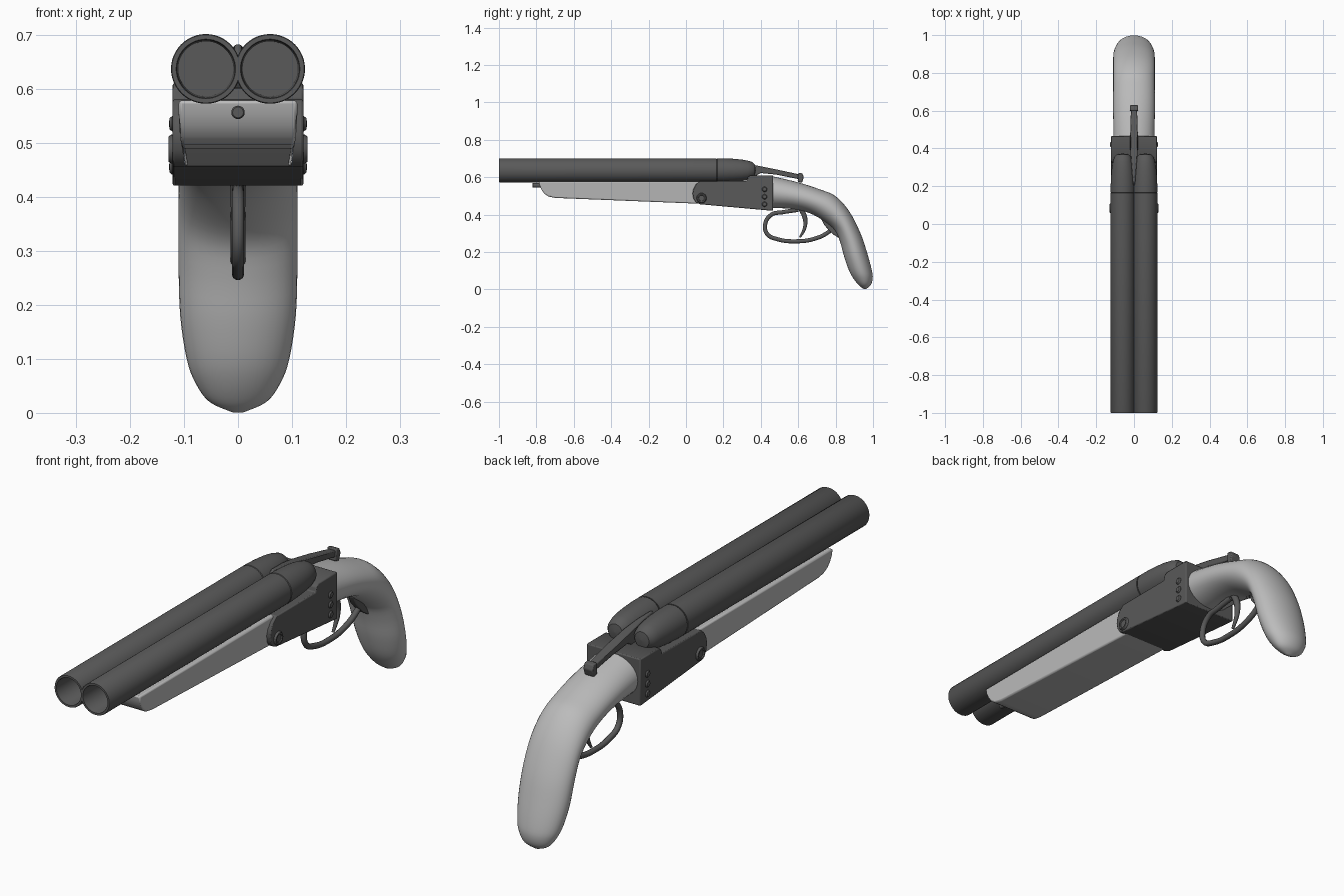
import bpy, bmesh, math
from mathutils import Matrix, Vector

if "Cube" in bpy.data.objects:
    bpy.data.objects.remove(bpy.data.objects["Cube"])


def material(name, v):
    m = bpy.data.materials.new(name)
    m.diffuse_color = (v, v, v, 1)
    m.use_nodes = True
    m.node_tree.nodes["Principled BSDF"].inputs["Base Color"].default_value = m.diffuse_color
    return m


STEEL = material("dark_steel", 0.1)
STOCK = material("light_stock", 0.5)


def finish(name, bm, mat, angle=35, bevel=0):
    bmesh.ops.remove_doubles(bm, verts=bm.verts, dist=1e-5)
    bmesh.ops.recalc_face_normals(bm, faces=bm.faces)
    me = bpy.data.meshes.new(name)
    bm.to_mesh(me)
    bm.free()
    ob = bpy.data.objects.new(name, me)
    bpy.context.collection.objects.link(ob)
    me.materials.append(mat)
    if bevel:
        mod = ob.modifiers.new("bevel", 'BEVEL')
        mod.width, mod.segments, mod.limit_method = bevel, 2, 'ANGLE'
        mod.angle_limit = math.radians(40)
    shade(ob, angle)
    return ob


def shade(ob, angle):
    bpy.ops.object.select_all(action='DESELECT')
    ob.select_set(True)
    bpy.context.view_layer.objects.active = ob
    bpy.ops.object.shade_smooth_by_angle(angle=math.radians(angle))


def loft(name, rings, mat, angle=35, caps=True):
    bm = bmesh.new()
    rows = [[bm.verts.new(p) for p in r] for r in rings]
    n = len(rows[0])
    for a, b in zip(rows, rows[1:]):
        for i in range(n):
            bm.faces.new((a[i], a[(i + 1) % n], b[(i + 1) % n], b[i]))
    if caps:
        bm.faces.new(rows[0])
        bm.faces.new(rows[-1])
    return finish(name, bm, mat, angle)


def lathe(name, profile, centre, mat, axis='Y', segs=40):
    """Spin (radius, distance) points round an axis."""
    rings = []
    for r, d in profile:
        ring = []
        for i in range(segs):
            t = math.tau * i / segs
            c, s = r * math.cos(t), r * math.sin(t)
            ring.append(Vector(centre) + Vector((c, d, s) if axis == 'Y' else (d, c, s)))
        rings.append(ring)
    return loft(name, rings, mat)


def prism(name, profile, half, mat, bevel=0):
    """Side profile (y, z) spread to a half width that may vary with y and z."""
    bm = bmesh.new()
    sides = [[bm.verts.new((s * half(y, z), y, z)) for y, z in profile] for s in (-1, 1)]
    n = len(profile)
    for i in range(n):
        j = (i + 1) % n
        bm.faces.new((sides[0][i], sides[0][j], sides[1][j], sides[1][i]))
    for s in sides:
        bm.faces.new(s)
    return finish(name, bm, mat, 35, bevel)


def rod(name, pts, depth, mat):
    """Round rod through (y, z, thickness) points."""
    cu = bpy.data.curves.new(name, 'CURVE')
    cu.dimensions, cu.bevel_depth, cu.bevel_resolution = '3D', depth, 3
    cu.resolution_u, cu.use_fill_caps = 8, True
    sp = cu.splines.new('BEZIER')
    sp.bezier_points.add(len(pts) - 1)
    for b, (y, z, r) in zip(sp.bezier_points, pts):
        b.co, b.radius = (0, y, z), r
        b.handle_left_type = b.handle_right_type = 'AUTO'
    ob = bpy.data.objects.new(name, cu)
    bpy.context.collection.objects.link(ob)
    bpy.ops.object.select_all(action='DESELECT')
    ob.select_set(True)
    bpy.context.view_layer.objects.active = ob
    bpy.ops.object.convert(target='MESH')
    ob.data.materials.append(mat)
    shade(ob, 40)


# Paired barrels, breech cones and side pins
for side, s in (("left", -1), ("right", 1)):
    lathe(side + "_barrel", [(0.0001, 0.1), (0.051, 0.1), (0.0535, -0.997), (0.055, -1),
                             (0.063, -1), (0.0645, -0.997), (0.0645, 0.163), (0.0001, 0.163)],
          (s * 0.0595, 0, 0.6365), STEEL, segs=48)
    lathe(side + "_breech", [(0.0001, 0.16), (0.058, 0.16), (0.0645, 0.168), (0.0643, 0.20),
                             (0.062, 0.25), (0.058, 0.295), (0.052, 0.33), (0.044, 0.355),
                             (0.032, 0.368), (0.0001, 0.373)],
          (s * 0.0595, 0, 0.6365), STEEL, segs=48)
    lathe(side + "_hinge_pin", [(0.027, 0), (0.027, s * 0.123), (0.023, s * 0.129), (0.017, s * 0.129),
                                (0.015, s * 0.125), (0.0001, s * 0.125)],
          (0, 0.083, 0.488), STEEL, 'X', 24)
    for k, z in enumerate((0.535, 0.495, 0.455)):
        lathe(f"{side}_rivet_{k + 1}", [(0.014, s * 0.1), (0.014, s * 0.122), (0.010, s * 0.127),
                                        (0.0001, s * 0.1275)],
              (0, 0.42, z), STEEL, 'X', 16)

# Receiver block with rounded front
prism("receiver", [(0.075, 0.58), (0.052, 0.56), (0.039, 0.535), (0.035, 0.512), (0.04, 0.485),
                   (0.053, 0.465), (0.075, 0.455), (0.465, 0.42), (0.465, 0.61), (0.345, 0.61),
                   (0.33, 0.60), (0.325, 0.58)],
      lambda y, z: 0.121, STEEL, 0.004)

# Fore-end under the barrels, narrowing slightly downwards
prism("fore_end", [(-0.787, 0.578), (-0.782, 0.555), (-0.772, 0.532), (-0.757, 0.511),
                   (-0.735, 0.496), (-0.70, 0.489), (0.12, 0.456), (0.12, 0.578)],
      lambda y, z: 0.098 + 0.012 * min(1, (z - 0.45) / 0.08), STOCK, 0.006)
lathe("fore_end_stud", [(0.0001, -0.822), (0.010, -0.822), (0.0125, -0.819), (0.0125, -0.76),
                        (0.0001, -0.76)], (0, 0, 0.556), STEEL, segs=20)

# Grip: top y, top z, bottom y, bottom z, half width of each section
keys = [(0.455, 0.606, 0.445, 0.435, 0.109), (0.60, 0.572, 0.56, 0.431, 0.110),
        (0.72, 0.533, 0.655, 0.41, 0.110), (0.80, 0.498, 0.735, 0.367, 0.110),
        (0.873, 0.417, 0.797, 0.315, 0.110), (0.933, 0.30, 0.825, 0.25, 0.110),
        (0.970, 0.19, 0.847, 0.17, 0.107), (0.994, 0.10, 0.872, 0.10, 0.095),
        (0.998, 0.057, 0.897, 0.055, 0.079), (0.987, 0.022, 0.927, 0.019, 0.053),
        (0.962, 0.001, 0.952, 0.001, 0.010)]
sections = []
for i in range(len(keys) - 1):
    p0, p1, p2, p3 = keys[max(i - 1, 0)], keys[i], keys[i + 1], keys[min(i + 2, len(keys) - 1)]
    for t in (0, 0.25, 0.5, 0.75):
        sections.append([0.5 * (2 * b + (c - a) * t + (2 * a - 5 * b + 4 * c - d) * t * t
                                + (3 * b - a - 3 * c + d) * t ** 3)
                         for a, b, c, d in zip(p0, p1, p2, p3)])
sections.append(keys[-1])
rings = []
for ty, tz, by, bz, w in sections:
    ring = []
    for i in range(36):
        a = math.tau * i / 36
        k = 0.5 + 0.5 * math.sin(a)
        ring.append((w * math.cos(a), by + (ty - by) * k, max(0, bz + (tz - bz) * k)))
    rings.append(ring)
loft("grip", rings, STOCK, 60)

# Trigger guard, its rear tang and the trigger
rod("trigger_guard", [(0.60, 0.425, 1), (0.52, 0.413, 1), (0.455, 0.398, 1), (0.423, 0.345, 1),
                      (0.435, 0.295, 1), (0.49, 0.268, 1), (0.59, 0.257, 1), (0.685, 0.270, 1),
                      (0.76, 0.305, 1), (0.80, 0.345, 1)], 0.0115, STEEL)
prism("guard_tang", [(0.72, 0.385), (0.738, 0.345), (0.765, 0.315), (0.785, 0.295), (0.822, 0.272),
                     (0.835, 0.30), (0.79, 0.36)], lambda y, z: 0.014, STEEL, 0.004)
rod("trigger", [(0.615, 0.43, 1.3), (0.635, 0.385, 1.3), (0.637, 0.34, 1.0), (0.625, 0.305, 0.75),
                (0.608, 0.278, 0.5)], 0.0105, STEEL)

# Top lever with raised thumb piece
prism("top_lever", [(0.20, 0.66), (0.22, 0.682), (0.30, 0.676), (0.37, 0.664), (0.48, 0.642),
                    (0.61, 0.614), (0.61, 0.588), (0.48, 0.614), (0.40, 0.622), (0.36, 0.60),
                    (0.24, 0.60)],
      lambda y, z: max(0.006, min(0.020, 0.006 + (y - 0.22) * 0.08)) - max(0, y - 0.48) * 0.03,
      STEEL, 0.004)
prism("lever_thumb_piece", [(0.597, 0.575), (0.601, 0.624), (0.622, 0.620), (0.630, 0.600),
                            (0.620, 0.570)], lambda y, z: 0.021, STEEL, 0.004)
